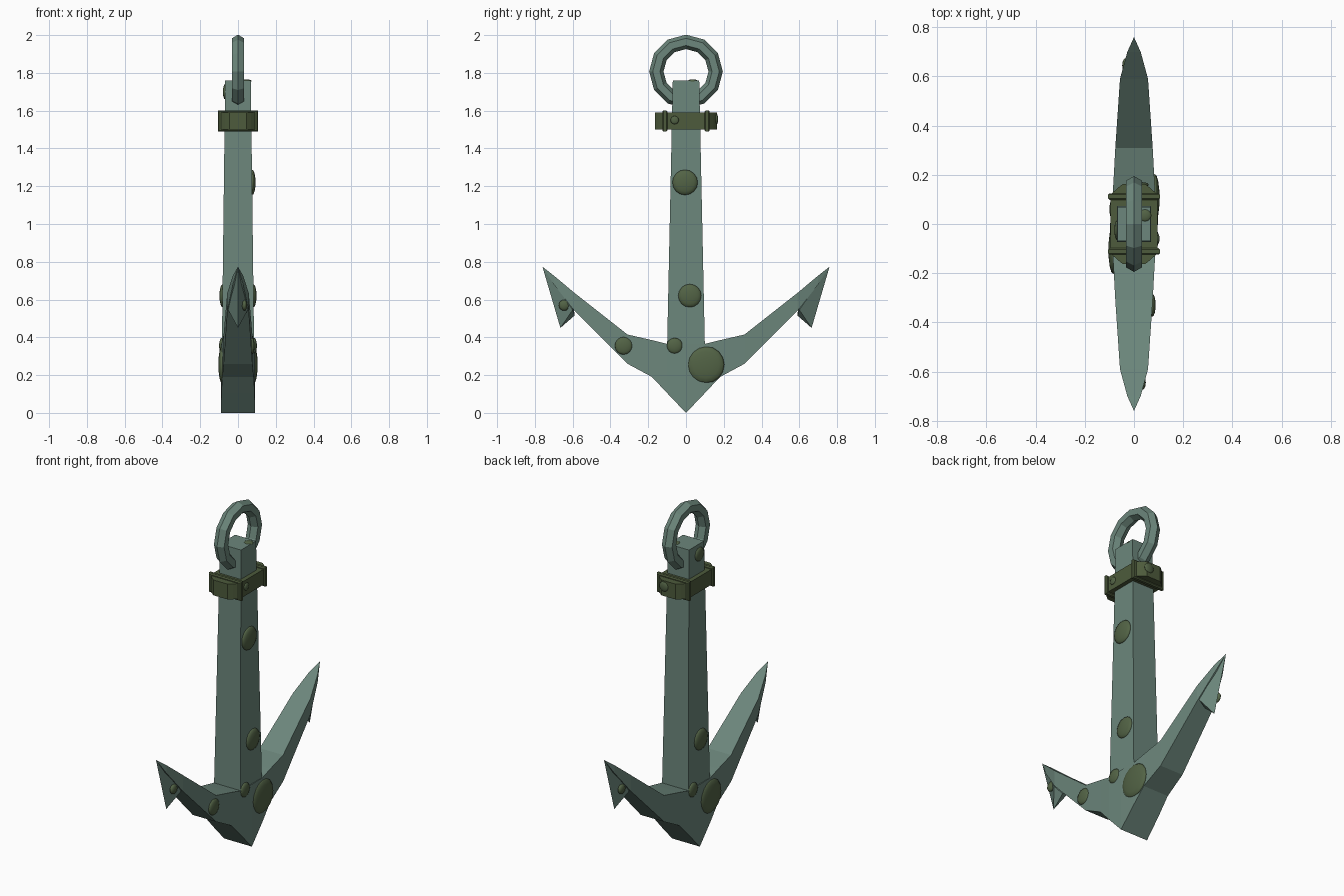
import bpy, bmesh, math
from mathutils import Matrix, Vector

cube = bpy.data.objects.get("Cube")
if cube:
    bpy.data.objects.remove(cube)


def material(name, rgb):
    mat = bpy.data.materials.new(name)
    mat.use_nodes = True
    mat.diffuse_color = (*rgb, 1)
    mat.node_tree.nodes["Principled BSDF"].inputs["Base Color"].default_value = (*rgb, 1)
    return mat


IRON = material("grey green iron", (0.15, 0.24, 0.2))
BRONZE = material("dark olive metal", (0.075, 0.105, 0.045))
MOSS = material("moss green", (0.085, 0.125, 0.06))


def finish(name, bm, mat, smooth=False):
    bmesh.ops.recalc_face_normals(bm, faces=bm.faces)
    mesh = bpy.data.meshes.new(name)
    bm.to_mesh(mesh)
    bm.free()
    mesh.materials.append(mat)
    for poly in mesh.polygons:
        poly.use_smooth = smooth
    obj = bpy.data.objects.new(name, mesh)
    bpy.context.collection.objects.link(obj)
    return obj


def loft(name, rings, mat):
    """Skin a row of equal point rings and cap both ends."""
    bm = bmesh.new()
    rows = [[bm.verts.new(p) for p in ring] for ring in rings]
    n = len(rows[0])
    for a, b in zip(rows, rows[1:]):
        for i in range(n):
            j = (i + 1) % n
            bm.faces.new((a[i], a[j], b[j], b[i]))
    bm.faces.new(rows[0])
    bm.faces.new(rows[-1])
    bmesh.ops.remove_doubles(bm, verts=bm.verts, dist=0.0005)
    return finish(name, bm, mat)


def level(z, hx, hy):
    return [(-hx, -hy, z), (hx, -hy, z), (hx, hy, z), (-hx, hy, z)]


def slab(y, low, high, hx):
    return [(-hx, y, low), (hx, y, low), (hx, y, high), (-hx, y, high)]


# Tapered square shank
loft("shank", [level(0.3, 0.086, 0.101), level(1.76, 0.068, 0.07)], IRON)

# Crown and both arms: one mirrored loft along y
half = [(0.1, 0.105, 0.365, 0.088), (0.18, 0.19, 0.385, 0.083),
        (0.31, 0.26, 0.415, 0.076), (0.59, 0.54, 0.635, 0.057),
        (0.7, 0.68, 0.727, 0.027), (0.76, 0.774, 0.774, 0.0001)]
stations = [(-y, *rest) for y, *rest in reversed(half)] + [(0, 0, 0.365, 0.09)] + half
loft("crown_and_arms", [slab(*s) for s in stations], IRON)

# Barbed flukes under the arm tips
for side, label in ((-1, "front"), (1, "back")):
    bm = bmesh.new()
    tip, ridge, left, right, root, top = [
        bm.verts.new((x, side * y, z)) for x, y, z in
        ((0, 0.76, 0.774), (0, 0.665, 0.45), (-0.052, 0.6, 0.545),
         (0.052, 0.6, 0.545), (0, 0.59, 0.515), (0, 0.6, 0.64))]
    for face in ((tip, ridge, left), (tip, right, ridge), (left, ridge, root),
                 (right, root, ridge), (top, tip, left), (top, right, tip),
                 (top, left, root), (top, root, right)):
        bm.faces.new(face)
    finish(label + "_fluke", bm, IRON)

# Faceted ring with a six-sided section
MAJOR, MINOR = 0.157, 0.038
rings = []
for i in range(13):
    a = i * math.tau / 12
    ring = []
    for k in range(6):
        t = k * math.tau / 6
        r = MAJOR + MINOR * math.cos(t)
        ring.append((MINOR * math.sin(t), r * math.sin(a), 1.807 + r * math.cos(a)))
    rings.append(ring)
bm = bmesh.new()
rows = [[bm.verts.new(p) for p in ring] for ring in rings[:-1]]
for i in range(12):
    a, b = rows[i], rows[(i + 1) % 12]
    for k in range(6):
        m = (k + 1) % 6
        bm.faces.new((a[k], a[m], b[m], b[k]))
finish("top_ring", bm, IRON)

# Stock band: body, raised flanges and tapered end caps
loft("band_body", [slab(y, 1.5, 1.59, 0.096) for y in (-0.11, 0.11)], BRONZE)
for side, label in ((-1, "front"), (1, "back")):
    loft(label + "_band_flange",
         [slab(side * y, 1.495 - d, 1.595 + d, 0.1 + d)
          for y, d in ((0.098, 0), (0.104, 0.006), (0.119, 0.006), (0.125, 0))], BRONZE)
    loft(label + "_band_cap",
         [slab(side * y, 1.5, 1.59, hx)
          for y, hx in ((0.12, 0.094), (0.145, 0.068), (0.163, 0.045))], BRONZE)


def growth(name, centre, normal, radius, depth):
    """A low dome lying on a surface."""
    bm = bmesh.new()
    bmesh.ops.create_uvsphere(bm, u_segments=16, v_segments=8, radius=1)
    turn = Vector(normal).to_track_quat("Z", "Y").to_matrix().to_4x4()
    size = Matrix.Diagonal((radius, radius, depth, 1))
    bm.transform(Matrix.Translation(centre) @ turn @ size)
    finish(name, bm, MOSS, True)


# Growths repeated on both sides by a half turn
for s, label in ((1, "left"), (-1, "right")):
    for i, (x, y, z, r, d) in enumerate((
            (0.081, 0.02, 0.62, 0.062, 0.017), (0.085, 0.105, 0.255, 0.098, 0.019),
            (0.086, -0.06, 0.355, 0.042, 0.014), (0.034, -0.645, 0.57, 0.029, 0.014))):
        growth(f"{label}_growth_{i + 1}", (s * x, s * y, z), (s, 0, 0), r, d)

# Single growths
growth("shank_growth", (0.075, -0.005, 1.22), (1, 0, 0), 0.067, 0.018)
growth("arm_growth", (0.074, -0.33, 0.355), (1, 0, 0), 0.047, 0.014)
growth("upper_growth", (-0.069, -0.025, 1.7), (-1, 0, 0), 0.04, 0.011)
growth("top_growth", (0.045, 0.035, 1.757), (0, 0, 1), 0.026, 0.009)
growth("band_growth", (0.096, -0.06, 1.55), (1, 0, 0), 0.022, 0.008)
growth("band_end_growth", (0.03, 0.16, 1.555), (0, 1, 0), 0.03, 0.01)
